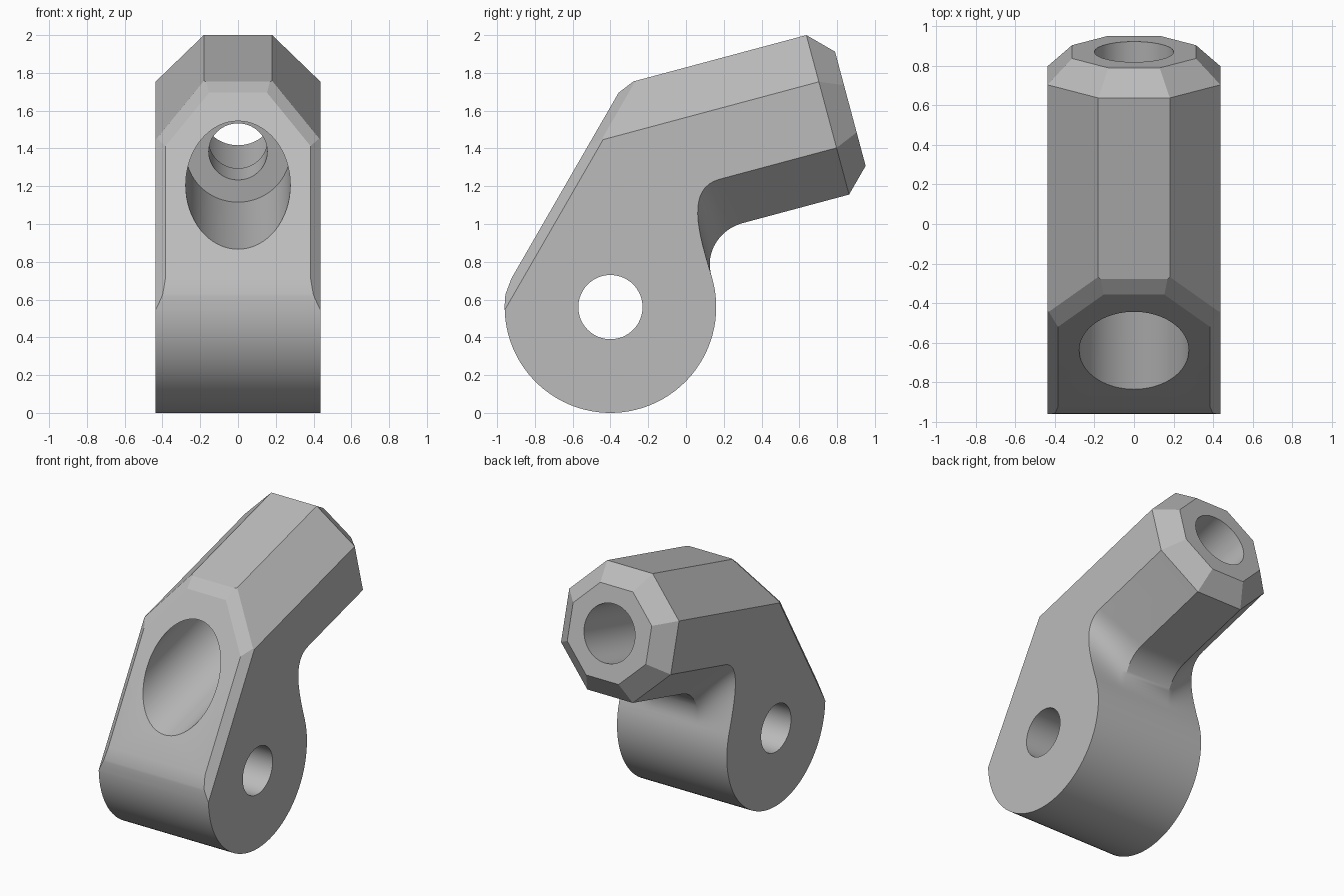
import bpy, bmesh, math
from mathutils import Vector, Matrix

if "Cube" in bpy.data.objects:
    bpy.data.objects.remove(bpy.data.objects["Cube"])

V = Vector
HALF = 0.437                                   # half width, also octagon apothem
FLAT = HALF * math.tan(math.pi / 8)            # half of one octagon side
R = 0.56                                       # pivot barrel radius
PIVOT = V((0, -0.40, 0.56))
END = V((0, 0.87, 1.61))                       # centre of arm end face
T = math.radians(15)
AXIS = V((0, math.cos(T), math.sin(T)))        # arm direction
UP = V((0, -math.sin(T), math.cos(T)))         # across the arm
FRONT = V((0, -math.cos(T * 2), math.sin(T * 2)))  # sloped front face normal


def on_barrel(deg):
    a = math.radians(deg)
    return PIVOT + R * V((0, math.cos(a), math.sin(a)))


def section(x):
    """Side outline of the body at one x."""
    t = max(0, abs(x) - FLAT) / (HALF - FLAT)
    h = HALF - max(0, abs(x) - FLAT)
    pts = [on_barrel(17 - 227 * i / 56) for i in range(57)]
    s = (R - FRONT.dot(END - PIVOT) - h * FRONT.dot(UP)) / FRONT.dot(AXIS)
    pts += [END + AXIS * s + UP * h, END + UP * h, END - UP * h]
    # smooth blend from arm underside to barrel
    a = math.radians(17)
    p0 = on_barrel(17)
    p1 = p0 + V((0, -math.sin(a), math.cos(a))) * (0.13 + 0.11 * t)
    p3 = END + AXIS * (-0.706 - 0.058 * t) - UP * h
    p2 = p3 - AXIS * (0.13 + 0.06 * t)
    for i in range(16):
        u = 1 - i / 16
        pts.append(p0 * (1 - u)**3 + p1 * 3 * u * (1 - u)**2 + p2 * 3 * u * u * (1 - u) + p3 * u**3)
    return [V((x, p.y, p.z)) for p in pts]


def cut(bm, normal, offset):
    """Slice off everything beyond the plane and close the cut."""
    n = normal.normalized()
    bmesh.ops.bisect_plane(bm, geom=bm.verts[:] + bm.edges[:] + bm.faces[:], dist=1e-5,
                           plane_co=n * (offset / normal.length), plane_no=n, clear_outer=True)
    bmesh.ops.holes_fill(bm, edges=[e for e in bm.edges if e.is_boundary], sides=0)


def chamfer(bm, n1, d1, n2, d2, w):
    cut(bm, n1 + n2, d1 + d2 - w * math.sin(n1.angle(n2)))


# body: loft of side outlines across the width
bm = bmesh.new()
steps = [FLAT + (HALF - FLAT) * i / 8 for i in range(9)]
xs = [-x for x in reversed(steps)] + steps
rings = [[bm.verts.new(p) for p in section(x)] for x in xs]
for r0, r1 in zip(rings, rings[1:]):
    for i in range(len(r0)):
        j = (i + 1) % len(r0)
        bm.faces.new((r0[i], r0[j], r1[j], r1[i]))
bm.faces.new(rings[0])
bm.faces.new(rings[-1])
bmesh.ops.recalc_face_normals(bm, faces=bm.faces)
bmesh.ops.dissolve_limit(bm, angle_limit=0.002, verts=bm.verts, edges=bm.edges)

# sloped front face with narrow bevels
octagon = [V((math.sin(k * math.pi / 4), 0, 0)) + UP * math.cos(k * math.pi / 4) for k in range(8)]
d_front = FRONT.dot(PIVOT) + 0.53
cut(bm, FRONT, d_front)
for k in (0, 1, 2, 6, 7):
    chamfer(bm, FRONT, d_front, octagon[k], octagon[k].dot(END) + HALF, 0.053)
low = math.radians(150) + math.acos(0.53 / R)
n_low = V((0, math.cos(low), math.sin(low)))
chamfer(bm, FRONT, d_front, n_low, n_low.dot(PIVOT) + R, 0.05)

# chamfered arm tip
for n in octagon:
    chamfer(bm, AXIS, AXIS.dot(END), n, n.dot(END) + HALF, 0.124)
bmesh.ops.recalc_face_normals(bm, faces=bm.faces)
mesh = bpy.data.meshes.new("angled_clevis_arm")
bm.to_mesh(mesh)
bm.free()
body = bpy.data.objects.new("angled_clevis_arm", mesh)
bpy.context.collection.objects.link(body)


def drill(name, start, end, radius):
    """Cut a round hole between two points."""
    d = end - start
    c = bmesh.new()
    bmesh.ops.create_cone(c, cap_ends=True, segments=64, radius1=radius, radius2=radius, depth=d.length,
                          matrix=Matrix.Translation((start + end) / 2) @ d.to_track_quat('Z', 'Y').to_matrix().to_4x4())
    m = bpy.data.meshes.new(name)
    c.to_mesh(m)
    c.free()
    cutter = bpy.data.objects.new(name, m)
    cutter.hide_render = True
    bpy.context.collection.objects.link(cutter)
    mod = body.modifiers.new(name, 'BOOLEAN')
    mod.object, mod.operation, mod.solver = cutter, 'DIFFERENCE', 'EXACT'
    bpy.context.view_layer.update()
    deps = bpy.context.evaluated_depsgraph_get()
    result = bpy.data.meshes.new_from_object(body.evaluated_get(deps))
    body.modifiers.clear()
    body.data = result
    bpy.data.objects.remove(cutter)


drill("pivot_hole", PIVOT - V((1, 0, 0)), PIVOT + V((1, 0, 0)), 0.17)
drill("front_counterbore", END - AXIS * 2.4, END - AXIS * 0.877, 0.277)
drill("through_hole", END - AXIS * 1.0, END - AXIS * 0.5, 0.155)
drill("tip_hole", END - AXIS * 0.638, END + AXIS * 0.3, 0.20)

# single plain grey
grey = bpy.data.materials.new("grey")
grey.diffuse_color = (0.5, 0.5, 0.5, 1)
grey.use_nodes = True
grey.node_tree.nodes["Principled BSDF"].inputs["Base Color"].default_value = grey.diffuse_color
body.data.materials.clear()
body.data.materials.append(grey)
bpy.context.view_layer.objects.active = body
body.select_set(True)
bpy.ops.object.shade_smooth_by_angle(angle=math.radians(20))
